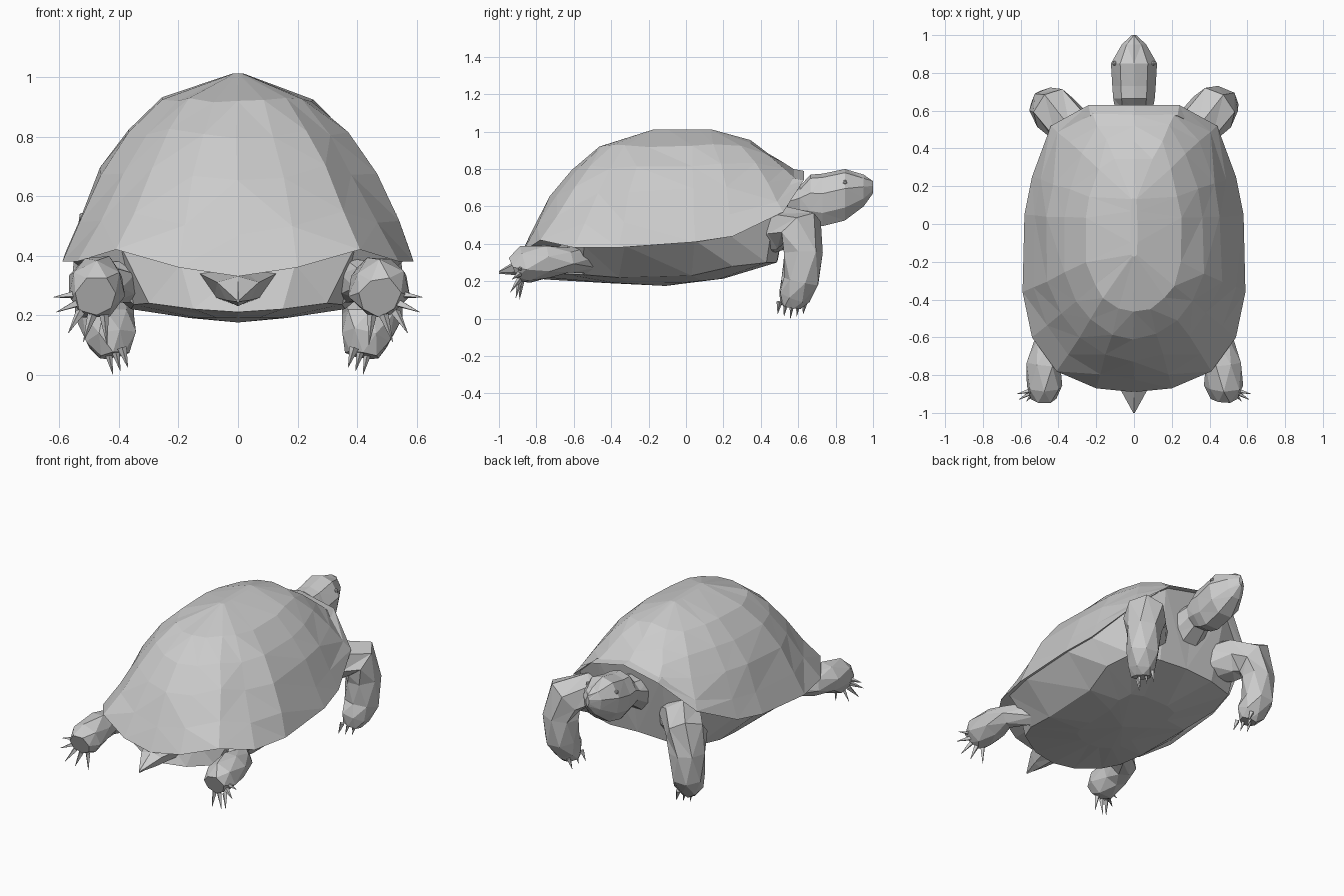
import bpy, bmesh, math, random
from mathutils import Vector

if "Cube" in bpy.data.objects:
    bpy.data.objects.remove(bpy.data.objects["Cube"])

random.seed(4)


def finish(name, bm):
    bmesh.ops.recalc_face_normals(bm, faces=bm.faces)
    bmesh.ops.triangulate(bm, faces=bm.faces, quad_method='SHORT_EDGE')
    me = bpy.data.meshes.new(name)
    bm.to_mesh(me)
    bm.free()
    ob = bpy.data.objects.new(name, me)
    bpy.context.collection.objects.link(ob)
    return ob


def skin(bm, rings, cap_start=True, cap_end=True):
    """Bridge closed rings of equal length into a surface."""
    vr = [[bm.verts.new(p) for p in r] for r in rings]
    n = len(vr[0])
    for a, b in zip(vr, vr[1:]):
        for i in range(n):
            j = (i + 1) % n
            bm.faces.new((a[i], a[j], b[j], b[i]))
    for flag, ring in ((cap_start, vr[0]), (cap_end, vr[-1])):
        if flag:
            c = bm.verts.new(sum((v.co for v in ring), Vector()) / n)
            for i in range(n):
                bm.faces.new((ring[i], ring[(i + 1) % n], c))


def full(half):
    """Complete a half outline by mirroring it across x = 0."""
    return [Vector(p) for p in half] + [Vector((-x, y, z)) for x, y, z in half[-2:0:-1]]


def limb(bm, path, sides, side, wobble=0.008):
    """Tapered faceted tube through (x, y, z, radius) points."""
    pts = [Vector(p[:3]) for p in path]
    rings = []
    for k, p in enumerate(pts):
        d = (pts[min(k + 1, len(pts) - 1)] - pts[max(k - 1, 0)]).normalized()
        u = d.cross(Vector((1, 0, 0))).normalized()
        v = d.cross(u)
        ring = []
        for i in range(sides):
            a = 2 * math.pi * (i + 0.5 * (k % 2)) / sides
            q = p + (u * math.cos(a) + v * math.sin(a)) * (path[k][3] + random.uniform(-wobble, wobble))
            ring.append((q.x * side, q.y, q.z))
        rings.append(ring)
    skin(bm, rings)


def claw(bm, base, tip, side, r=0.016):
    limb(bm, [(*base, r), (*tip, 0.001)], 4, side, 0)


# Shell outline and underside outline, right half from head end to tail end
rim = full([(0, .63, .79), (.24, .63, .74), (.44, .52, .57), (.54, .25, .44), (.58, .05, .41),
            (.59, -.36, .38), (.54, -.6, .38), (.41, -.78, .42), (.2, -.87, .36), (0, -.89, .33)])
belly = full([(0, .49, .31), (.2, .485, .30), (.38, .43, .30), (.42, .25, .28), (.37, .03, .23),
              (.36, -.36, .22), (.35, -.55, .235), (.3, -.66, .24), (.15, -.74, .22), (0, -.76, .21)])

# Domed shell: rings shrink towards a short ridge along the back
rings = [rim]
for r, h in ((.91, .21), (.79, .47), (.63, .68), (.43, .86), (.03, 1)):
    ring = []
    for p in rim:
        c = Vector((0, max(-.15, min(.12, p.y * .25)), 0))
        # the hind corners of the dome are slimmer
        corner = .10 if p.y < -.5 and abs(p.x) > .3 else .04 if p.y < -.8 and abs(p.x) > .1 else 0
        q = c + (p - c) * r * (1 - corner * min(1, (1 - r) * 6))
        power = 1 + max(0, (p.z - .45) / .32)
        q.z = p.z + (1.012 - p.z) * h ** power
        amount = .006 if h < 1 else 0
        ring.append(q + Vector([random.uniform(-amount, amount) for _ in range(3)]))
    rings.append(ring)
bm = bmesh.new()
skin(bm, rings, False, True)
finish("shell", bm)

# Underside: inner lip (deep at the tail end), belly edge and keeled belly
lip = [Vector((p.x * .96, p.y * (.80 if p.y < -.7 else .91), p.z + .01)) for p in rim]
inner = [Vector((p.x * .45, p.y * .5 - .04, .19 + max(0, p.y) * .05)) for p in belly]
bm = bmesh.new()
skin(bm, [rim, lip, belly, inner], False, True)
bm.verts.ensure_lookup_table()
bm.verts[-1].co.z = .175
finish("belly", bm)

# Neck and head: y, half width, bottom z, top z
bm = bmesh.new()
rings = []
for y, w, lo, hi in ((.47, .14, .44, .70), (.61, .10, .54, .71), (.665, .11, .51, .77), (.73, .115, .495, .775),
                     (.85, .122, .525, .80), (.95, .065, .60, .77), (1.0, .012, .67, .735)):
    half = [(0, hi), (.6, hi - .02), (1, lo + (hi - lo) * .62), (.85, lo + (hi - lo) * .25), (.4, lo), (0, lo)]
    rings.append(full([(w * x, y, z) for x, z in half]))
skin(bm, rings)
finish("head", bm)

# Tail
bm = bmesh.new()
skin(bm, [full([(0, -.70, .36), (.13, -.70, .34), (.08, -.70, .26), (0, -.70, .23)]),
          full([(0, -.88, .33), (.07, -.88, .31), (.04, -.88, .25), (0, -.88, .23)]),
          full([(0, -1.0, .255), (.004, -1.0, .25), (.003, -1.0, .245), (0, -1.0, .24)])])
finish("tail", bm)

for side, label in ((1, "right"), (-1, "left")):
    # Eye
    bm = bmesh.new()
    bmesh.ops.create_icosphere(bm, subdivisions=1, radius=.014)
    bmesh.ops.translate(bm, vec=(.102 * side, .85, .73), verts=bm.verts)
    finish(label + "_eye", bm)

    # Front leg with broad shoulder and claws
    bm = bmesh.new()
    limb(bm, [(.22, .40, .46, .12), (.34, .52, .485, .125), (.425, .61, .47, .125), (.445, .625, .35, .105),
              (.45, .615, .20, .10), (.43, .575, .12, .085), (.42, .565, .065, .055)], 7, side)
    for i in range(5):
        y = .495 + i * .034
        x = .44 - .025 * abs(i - 2)
        claw(bm, (x, y + .005, .09), (x - .02, y - .005, .0 + .012 * abs(i - 2)), side)
    finish(label + "_front_leg", bm)

    # Hind leg with thigh and claws
    bm = bmesh.new()
    limb(bm, [(.15, -.58, .31, .05), (.36, -.53, .32, .075), (.455, -.64, .31, .075), (.475, -.74, .31, .095),
              (.475, -.86, .285, .10), (.475, -.92, .26, .07)], 7, side)
    for base, tip in (((.54, -.88, .27), (.62, -.90, .26)), ((.54, -.89, .24), (.61, -.93, .21)),
                      ((.53, -.89, .21), (.57, -.94, .14)), ((.49, -.89, .20), (.52, -.91, .11)),
                      ((.45, -.88, .20), (.44, -.89, .10))):
        claw(bm, base, tip, side)
    finish(label + "_hind_leg", bm)
